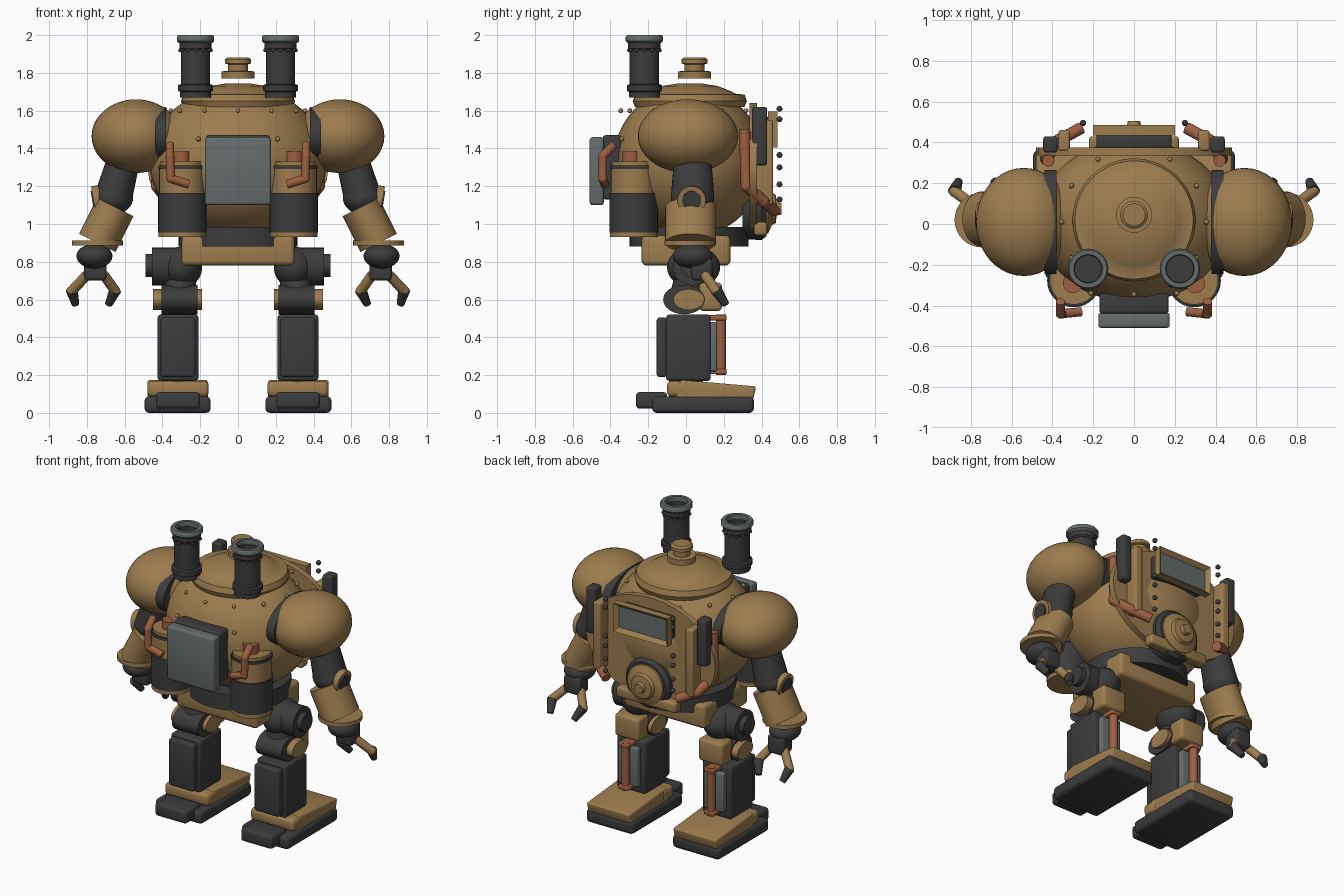
import bpy, bmesh, math
from mathutils import Vector, Matrix

cube = bpy.data.objects.get("Cube")
if cube:
    bpy.data.objects.remove(cube, do_unlink=True)


def material(name, rgb):
    m = bpy.data.materials.new(name)
    m.use_nodes = True
    m.diffuse_color = (*rgb, 1)
    m.node_tree.nodes["Principled BSDF"].inputs["Base Color"].default_value = (*rgb, 1)
    return m


BRASS = material("brass", (0.34, 0.205, 0.078))
IRON = material("dark iron", (0.045, 0.045, 0.046))
STEEL = material("grey steel", (0.13, 0.152, 0.15))
COPPER = material("copper", (0.34, 0.115, 0.052))


def finish(bm, name, *mats, angle=35):
    bmesh.ops.recalc_face_normals(bm, faces=bm.faces)
    mesh = bpy.data.meshes.new(name)
    bm.to_mesh(mesh)
    bm.free()
    for m in mats:
        mesh.materials.append(m)
    ob = bpy.data.objects.new(name, mesh)
    bpy.context.collection.objects.link(ob)
    bpy.ops.object.select_all(action="DESELECT")
    ob.select_set(True)
    bpy.context.view_layer.objects.active = ob
    bpy.ops.object.shade_smooth_by_angle(angle=math.radians(angle))
    return ob


def bevel(bm, width):
    bmesh.ops.bevel(bm, geom=bm.edges[:], offset=width, segments=3, profile=0.5, affect="EDGES")


def box(name, x, y, z, mat, width=0.015):
    """Rounded box from (low, high) ranges on each axis."""
    bm = bmesh.new()
    bmesh.ops.create_cube(bm, size=1)
    for v in bm.verts:
        v.co = [(a + b) / 2 + c * (b - a) for (a, b), c in zip((x, y, z), v.co)]
    if width:
        bevel(bm, width)
    return finish(bm, name, mat)


def ball(name, centre, radii, mat):
    bm = bmesh.new()
    bmesh.ops.create_uvsphere(bm, u_segments=40, v_segments=24, radius=1,
                              matrix=Matrix.Translation(centre) @ Matrix.Diagonal((*radii, 1)))
    return finish(bm, name, mat)


def add_rod(bm, a, b, r1, r2, depth=1, sides=32):
    a, b = Vector(a), Vector(b)
    turn = (b - a).to_track_quat("Z", "Y").to_matrix().to_4x4()
    flat = Matrix.Diagonal((1, depth, 1, 1))
    bmesh.ops.create_cone(bm, cap_ends=True, segments=sides, radius1=r1, radius2=r2, depth=(b - a).length,
                          matrix=Matrix.Translation((a + b) / 2) @ flat @ turn)


def rod(name, a, b, r1, mat, r2=None, depth=1):
    bm = bmesh.new()
    add_rod(bm, a, b, r1, r1 if r2 is None else r2, depth)
    return finish(bm, name, mat)


def pipe(name, points, r, mat):
    bm = bmesh.new()
    for a, b in zip(points, points[1:]):
        add_rod(bm, a, b, r, r, sides=14)
    for p in points[1:-1]:
        bmesh.ops.create_uvsphere(bm, u_segments=14, v_segments=8, radius=r * 1.05, matrix=Matrix.Translation(p))
    return finish(bm, name, mat)


def lathe(name, profile, centre, mat, turn=Matrix()):
    """Spin (radius, height) points about an axis."""
    bm = bmesh.new()
    verts = [bm.verts.new((r, 0, h)) for r, h in profile]
    edges = [bm.edges.new(p) for p in zip(verts, verts[1:])]
    bmesh.ops.spin(bm, geom=verts + edges, axis=(0, 0, 1), cent=(0, 0, 0), angle=math.tau, steps=40)
    bmesh.ops.remove_doubles(bm, verts=bm.verts, dist=0.0005)
    bmesh.ops.transform(bm, matrix=Matrix.Translation(centre) @ turn, verts=bm.verts)
    return finish(bm, name, mat)


def rivets(name, points, mat, r=0.013):
    bm = bmesh.new()
    for p in points:
        bmesh.ops.create_uvsphere(bm, u_segments=10, v_segments=6, radius=r, matrix=Matrix.Translation(p))
    return finish(bm, name, mat)


# Torso, top dome and hatch
ball("torso", (0, 0.015, 1.33), (0.47, 0.4, 0.4), BRASS)
lathe("collar", [(0, 1.6), (0.29, 1.62), (0.302, 1.65), (0.29, 1.685), (0.24, 1.69), (0.225, 1.7),
                 (0.15, 1.73), (0.07, 1.743), (0, 1.745)], (0, 0.02, 0), BRASS)
lathe("hatch", [(0, 1.77), (0.088, 1.77), (0.088, 1.808), (0.052, 1.81), (0.052, 1.845), (0.068, 1.85),
                (0.068, 1.872), (0.055, 1.882), (0, 1.882)], (0, 0.045, 0), BRASS)
ring = [i * math.tau / 12 for i in range(12)]
rivets("shoulder_rivets", [(0.355 * math.sin(a), 0.01 + 0.355 * math.cos(a), 1.6) for a in ring], BRASS)
rivets("chest_rivets", [(s * 0.21, -0.34, 1.45) for s in (-1, 1)], BRASS)

# Rear face plate with window, strips and round vent
rod("face_plate", (0, 0.335, 1.3), (0, 0.375, 1.3), 0.34, BRASS).scale = (1.41, 1, 1)
box("window_backing", (-0.185, 0.185), (0.37, 0.44), (1.42, 1.57), IRON)
bm = bmesh.new()
bmesh.ops.create_cube(bm, size=1, matrix=Matrix.Translation((0, 0.46, 1.5)) @ Matrix.Diagonal((0.4, 0.05, 0.19, 1)))
pane = [max(bm.faces, key=lambda f: f.calc_center_median().y)]
bmesh.ops.inset_region(bm, faces=pane, thickness=0.035)
bmesh.ops.translate(bm, verts=pane[0].verts, vec=(0, -0.025, 0))
pane[0].material_index = 1
finish(bm, "window_frame", BRASS, STEEL)
to_back = Matrix.Rotation(-math.pi / 2, 4, "X")
lathe("vent_ring", [(0, 0.3), (0.16, 0.3), (0.165, 0.4), (0.145, 0.425), (0, 0.425)], (0, 0, 1.08), IRON, to_back)
lathe("vent_cover", [(0, 0.4), (0.135, 0.4), (0.13, 0.435), (0.085, 0.455), (0.075, 0.475), (0.035, 0.48),
                     (0.03, 0.505), (0, 0.505)], (0, 0, 1.08), BRASS, to_back)
box("lower_bar", (-0.22, 0.22), (0.36, 0.43), (0.94, 1.01), BRASS)

# Front pack
box("pack_mount", (-0.17, 0.17), (-0.44, -0.34), (1.13, 1.47), IRON)
box("pack_plate", (-0.175, 0.175), (-0.51, -0.435), (1.1, 1.46), STEEL)

# Waist
rod("waist_ring", (0, 0.015, 0.88), (0, 0.015, 0.985), 0.315, IRON)
box("pelvis", (-0.3, 0.3), (-0.235, 0.235), (0.78, 0.94), BRASS, 0.025)

for s, side in ((1, "left"), (-1, "right")):
    def n(part):
        return side + "_" + part

    def X(a, b):
        return tuple(sorted((s * a, s * b)))

    def P(x, y, z):
        return (s * x, y, z)

    # Rear fittings
    box(n("rear_pillar"), X(0.375, 0.445), (0.35, 0.43), (1.31, 1.62), IRON)
    box(n("rear_strip"), X(0.315, 0.37), (0.36, 0.46), (1.1, 1.55), BRASS, 0.01)
    rivets(n("rear_rivets"), [P(0.25, 0.495, z) for z in (1.61, 1.555, 1.365, 1.3, 1.21, 1.13)], IRON, 0.016)
    pipe(n("rear_pipe"), [P(0.42, 0.31, 1.5), P(0.43, 0.32, 1.2), P(0.37, 0.41, 1.12), P(0.26, 0.47, 1.07)],
         0.03, COPPER)

    # Exhaust stack
    lathe(n("stack"), [(0, 1.67), (0.083, 1.67), (0.083, 1.7), (0.093, 1.705), (0.093, 1.735), (0.078, 1.74),
                       (0.078, 1.92), (0.086, 1.93), (0.086, 1.97), (0.065, 1.97), (0.065, 1.9), (0, 1.9)],
          P(0.225, -0.22, 0), IRON)
    lathe(n("stack_rim"), [(0.066, 1.95), (0.09, 1.96), (0.099, 1.97), (0.099, 1.99), (0.092, 2), (0.07, 2),
                           (0.066, 1.95)], P(0.225, -0.22, 0), STEEL)
    rivets(n("stack_rivets"), [P(0.225 + 0.082 * math.sin(a), -0.22 + 0.082 * math.cos(a), 1.92) for a in ring],
           IRON, 0.01)

    # Banded tank and its piping
    for part, lo, hi, r, mat in (("foot", 0.93, 0.955, 0.126, BRASS), ("lower", 0.955, 1.15, 0.128, IRON),
                                 ("band", 1.15, 1.165, 0.131, IRON), ("upper", 1.165, 1.29, 0.122, BRASS),
                                 ("ring", 1.29, 1.31, 0.126, IRON), ("lid", 1.31, 1.33, 0.118, BRASS)):
        rod(n("tank_" + part), P(0.295, -0.277, lo), P(0.295, -0.277, hi), r, mat)
    rod(n("tank_valve"), P(0.3, -0.29, 1.33), P(0.3, -0.29, 1.385), 0.048, COPPER)
    pipe(n("tank_pipe"), [P(0.36, -0.38, 1.42), P(0.36, -0.44, 1.36), P(0.355, -0.44, 1.24), P(0.26, -0.43, 1.21)],
         0.023, COPPER)

    # Arm
    rod(n("shoulder_joint"), P(0.38, 0.01, 1.465), P(0.44, 0.01, 1.465), 0.15, IRON, depth=1.7)
    ball(n("shoulder"), P(0.54, 0.01, 1.465), (0.235, 0.265, 0.195), BRASS)
    rod(n("upper_arm"), P(0.6, 0.035, 1.36), P(0.66, 0.035, 1.14), 0.085, IRON, 0.1, depth=1.15)
    ball(n("elbow"), P(0.66, 0.035, 1.14), (0.105, 0.115, 0.09), IRON)
    rod(n("elbow_cap"), P(0.65, 0.03, 1.145), P(0.765, 0.03, 1.125), 0.075, BRASS)
    rod(n("elbow_pin"), P(0.66, 0.03, 1.143), P(0.772, 0.03, 1.124), 0.05, IRON)
    rod(n("forearm"), P(0.65, 0.025, 1.09), P(0.745, 0.025, 0.9), 0.108, BRASS, 0.108, depth=1.25)
    rod(n("wrist_flange"), P(0.745, 0.02, 0.885), P(0.745, 0.02, 0.912), 0.135, BRASS)
    ball(n("wrist"), P(0.76, 0.035, 0.83), (0.095, 0.105, 0.065), IRON)
    box(n("palm"), X(0.695, 0.815), (0.03, 0.14), (0.7, 0.82), IRON, 0.02)
    for k, (root, knuckle, tip) in enumerate(((0.8, 0.88, 0.86), (0.71, 0.65, 0.685))):
        pipe(n("finger_%d" % k), [P(root, 0.1, 0.73), P(knuckle, 0.16, 0.645), P(knuckle, 0.165, 0.635)], 0.027, BRASS)
        rod(n("fingertip_%d" % k), P(knuckle, 0.16, 0.65), P(tip, 0.21, 0.575), 0.032, IRON, 0.02)

    # Hip and knee
    rod(n("hip_axle"), P(0.28, 0.03, 0.775), P(0.455, 0.03, 0.775), 0.1, IRON)
    rod(n("hip_cap"), P(0.45, 0.03, 0.78), P(0.49, 0.03, 0.78), 0.06, IRON)
    ball(n("hip"), P(0.3, 0.04, 0.77), (0.11, 0.14, 0.11), IRON)
    rod(n("thigh"), P(0.3, 0.03, 0.78), P(0.31, 0, 0.6), 0.075, IRON, 0.09)
    rod(n("knee"), P(0.215, -0.01, 0.6), P(0.405, -0.01, 0.6), 0.078, IRON, depth=1.42)
    rod(n("knee_pin"), P(0.19, 0.015, 0.6), P(0.45, 0.015, 0.6), 0.055, BRASS, depth=1.5)
    box(n("knee_cap"), X(0.22, 0.4), (0.07, 0.19), (0.54, 0.69), BRASS, 0.02)

    # Shin with piston
    box(n("shin"), X(0.21, 0.425), (-0.105, 0.13), (0.17, 0.52), IRON)
    box(n("shin_plate"), X(0.225, 0.41), (-0.155, -0.1), (0.19, 0.505), IRON)
    box(n("shin_strip"), X(0.245, 0.39), (0.12, 0.165), (0.22, 0.48), STEEL, 0.01)
    rod(n("piston"), P(0.317, 0.185, 0.2), P(0.317, 0.185, 0.52), 0.027, COPPER)
    for k, z in enumerate((0.205, 0.49)):
        box(n("piston_clamp_%d" % k), X(0.28, 0.354), (0.12, 0.215), (z, z + 0.028), COPPER, 0.006)

    # Foot
    rod(n("ankle"), P(0.317, 0, 0.08), P(0.317, 0, 0.2), 0.09, BRASS)
    box(n("sole"), X(0.145, 0.495), (-0.18, 0.36), (0, 0.088), IRON, 0.025)
    box(n("heel"), X(0.2, 0.435), (-0.265, -0.1), (0.022, 0.11), IRON, 0.02)
    box(n("ankle_guard"), X(0.155, 0.48), (-0.1, 0.02), (0.085, 0.17), BRASS, 0.025)
    bm = bmesh.new()
    wedge = bm.faces.new([bm.verts.new(P(0.16, y, z)) for y, z in
                          ((-0.06, 0.07), (0.355, 0.07), (0.372, 0.14), (-0.03, 0.175))])
    top = bmesh.ops.extrude_face_region(bm, geom=[wedge])["geom"]
    bmesh.ops.translate(bm, verts=[v for v in top if isinstance(v, bmesh.types.BMVert)], vec=(s * 0.32, 0, 0))
    bmesh.ops.recalc_face_normals(bm, faces=bm.faces)
    bevel(bm, 0.012)
    finish(bm, n("toe_cover"), BRASS)
